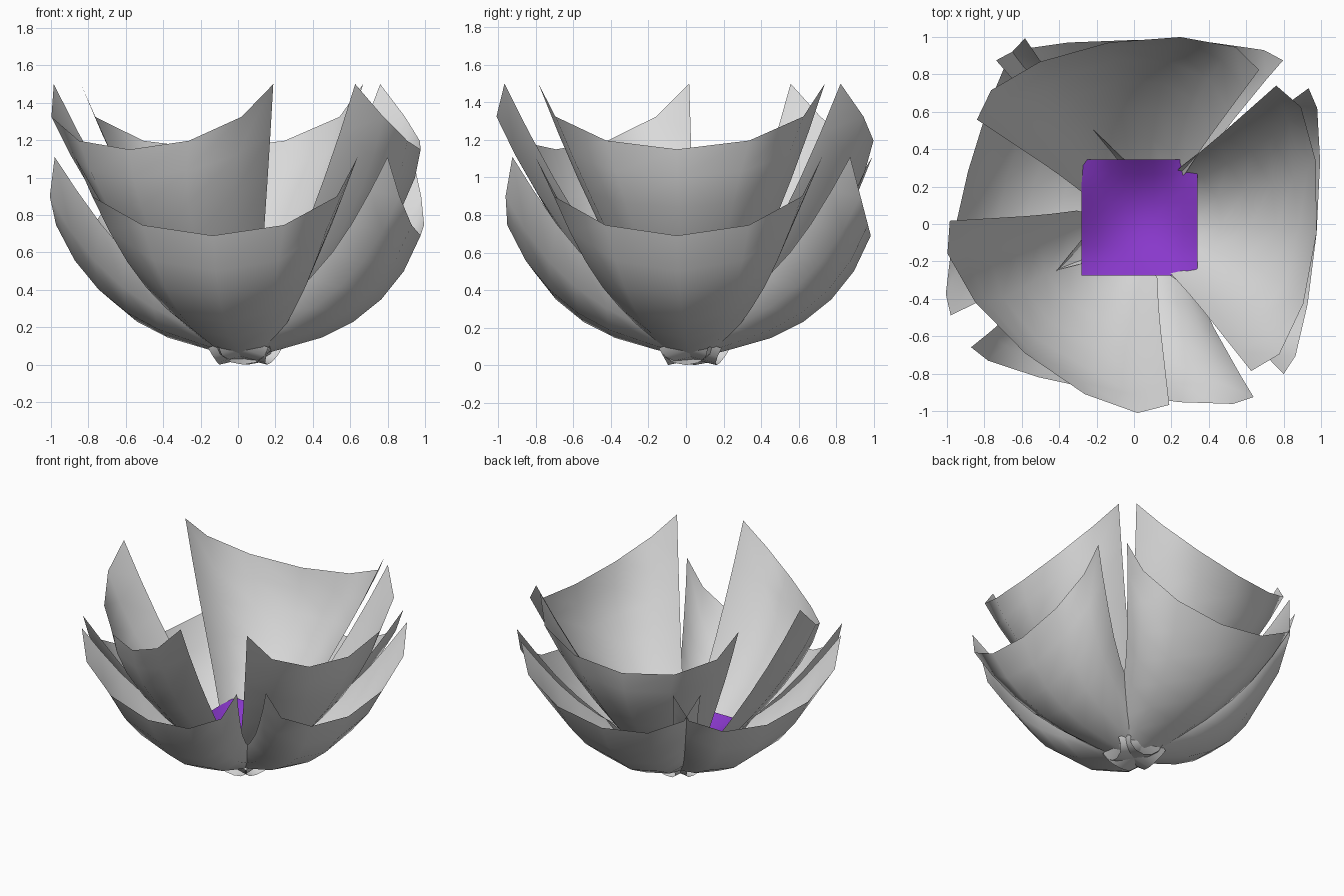
import bpy, bmesh, math
from mathutils import Matrix, Vector

cube = bpy.data.objects.get("Cube")
if cube:
    bpy.data.objects.remove(cube, do_unlink=True)


def material(name, rgb):
    m = bpy.data.materials.new(name)
    m.use_nodes = True
    colour = (*rgb, 1)
    m.diffuse_color = colour
    m.node_tree.nodes["Principled BSDF"].inputs["Base Color"].default_value = colour
    return m


def add_grid(name, rows, mat, matrix):
    """Skin a grid of points as a smooth open surface."""
    bm = bmesh.new()
    grid = [[bm.verts.new(matrix @ Vector(p)) for p in row] for row in rows]
    for a, b in zip(grid, grid[1:]):
        for i in range(len(a) - 1):
            bm.faces.new((a[i], a[i + 1], b[i + 1], b[i])).smooth = True
    mesh = bpy.data.meshes.new(name)
    bm.to_mesh(mesh)
    bm.free()
    mesh.materials.append(mat)
    obj = bpy.data.objects.new(name, mesh)
    bpy.context.collection.objects.link(obj)
    return obj


def petal_rows(spine, rim):
    """Swing each row as half an ellipse from rim to rim through the spine."""
    rows = []
    for (sf, sz), (w, rf, rz) in zip(spine, rim):
        arc = [i * math.pi / 6 for i in range(-3, 4)]
        rows.append([(rf + (sf - rf) * math.cos(a), w * math.sin(a),
                      rz + (sz - rz) * math.cos(a)) for a in arc])
    return rows


petal_grey = material("petal grey", (0.7, 0.7, 0.7))
heart_purple = material("heart purple", (0.25, 0.04, 0.60))
centre = Matrix.Translation((0.03, 0.035, 0))

# Spine (forward, height) and rim (half width, forward, height), base to tip
inner = petal_rows(
    [(.17, .09), (.29, .18), (.44, .325), (.59, .48),
     (.735, .66), (.85, .84), (.92, 1.0), (.95, 1.15)],
    [(.13, .13, .13), (.20, .15, .22), (.28, .187, .34), (.38, .295, .56),
     (.47, .385, .76), (.57, .48, .99), (.67, .575, 1.24), (.766, .666, 1.5)])
outer = petal_rows(
    [(-.13, .0), (.04, .04), (.21, .085), (.42, .145),
     (.59, .23), (.74, .35), (.86, .5), (.95, .69)],
    [(.13, -.18, .09), (.20, .0, .16), (.29, .18, .29), (.405, .39, .46),
     (.50, .52, .60), (.59, .63, .75), (.68, .74, .93), (.767, .84, 1.11)])

# Two rings of petals
for name, angles, rows in (("inner_petal", (230, 100, -5), inner),
                           ("outer_petal", (260, 165, 90, -5), outer)):
    for n, angle in enumerate(angles, 1):
        turn = Matrix.Rotation(math.radians(angle), 4, 'Z')
        add_grid(f"{name}_{n}", rows, petal_grey, centre @ turn)

# Heart: shallow square dish with a level rim
half, rim_z, depth, steps = 0.31, 0.35, 0.14, 8
ticks = [2 * i / steps - 1 for i in range(steps + 1)]
dish = [[(u * half, v * half, rim_z - depth * (1 - u * u) * (1 - v * v))
         for u in ticks] for v in ticks]
add_grid("flower_heart", dish, heart_purple, centre)
